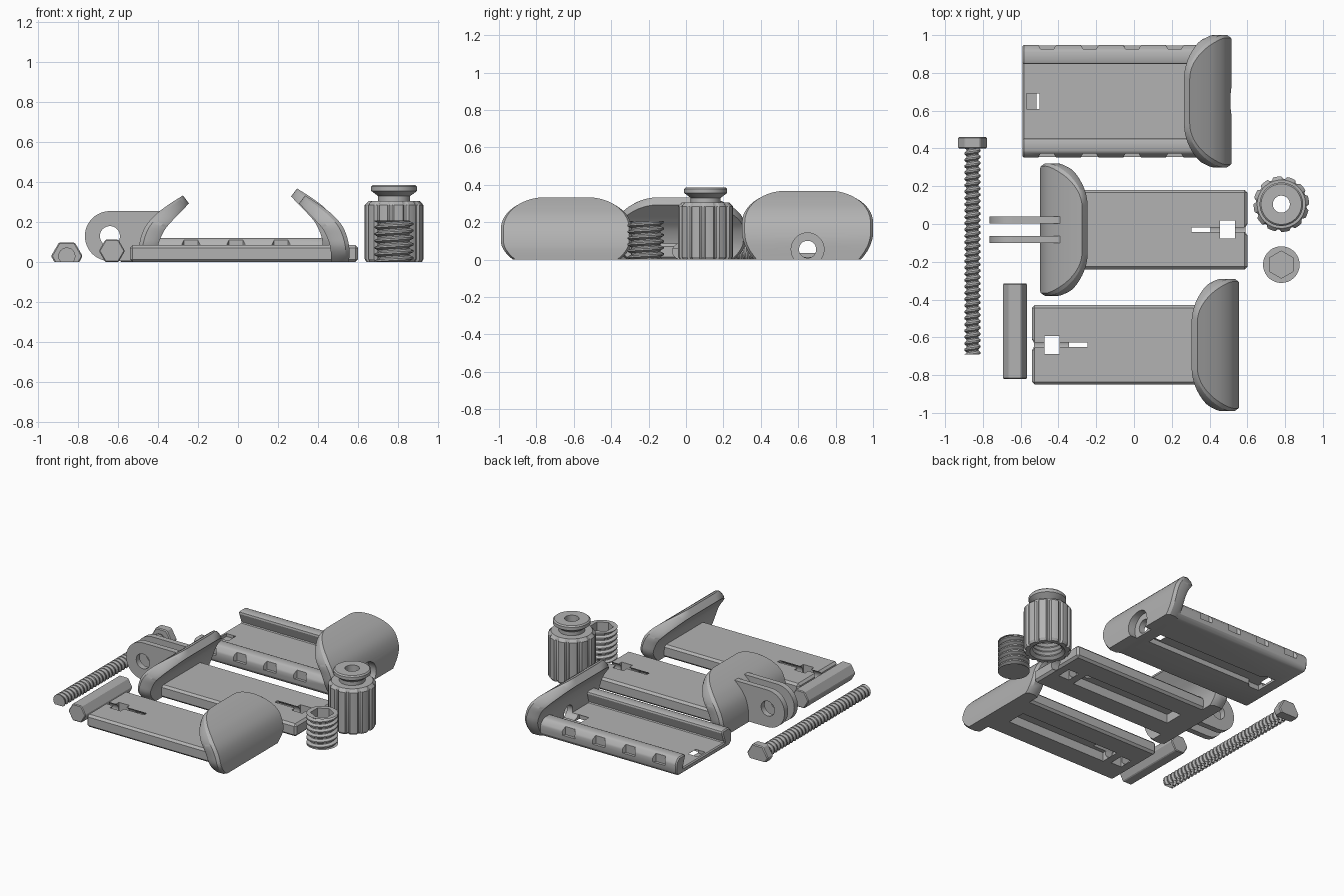
import bpy, bmesh, math
from mathutils import Vector, Matrix

cube = bpy.data.objects.get("Cube")
if cube:
    bpy.data.objects.remove(cube, do_unlink=True)

grey = bpy.data.materials.new("plain_grey")
grey.use_nodes = True
COLOUR = (0.45, 0.45, 0.45, 1)
grey.diffuse_color = COLOUR
grey.node_tree.nodes["Principled BSDF"].inputs["Base Color"].default_value = COLOUR


def finish(name, bm):
    bmesh.ops.remove_doubles(bm, verts=bm.verts, dist=1e-5)
    bmesh.ops.recalc_face_normals(bm, faces=bm.faces)
    me = bpy.data.meshes.new(name)
    bm.to_mesh(me)
    bm.free()
    me.materials.append(grey)
    ob = bpy.data.objects.new(name, me)
    bpy.context.collection.objects.link(ob)
    return ob


def loft(name, loops, closed=False):
    """Skin a row of equal loops, capped unless the row itself is closed."""
    bm = bmesh.new()
    rows = [[bm.verts.new(p) for p in loop] for loop in loops]
    n = len(rows[0])
    for a, b in zip(rows, rows[1:] + (rows[:1] if closed else [])):
        for j in range(n):
            k = (j + 1) % n
            bm.faces.new((a[j], a[k], b[k], b[j]))
    if not closed:
        bm.faces.new(rows[0])
        bm.faces.new(rows[-1])
    return finish(name, bm)


def prism(name, pts, axis, lo, hi):
    """Extrude a 2D outline along an axis."""
    place = {"x": lambda p, h: (h, p[0], p[1]),
             "y": lambda p, h: (p[0], h, p[1]),
             "z": lambda p, h: (p[0], p[1], h)}[axis]
    return loft(name, [[place(p, h) for p in pts] for h in (lo, hi)])


def box(name, x0, x1, y0, y1, z0, z1):
    return prism(name, [(x0, y0), (x1, y0), (x1, y1), (x0, y1)], "z", z0, z1)


def ring(cx, cy, r, n=32, turn=0.0):
    return [(cx + r * math.cos(turn + math.tau * i / n),
             cy + r * math.sin(turn + math.tau * i / n)) for i in range(n)]


def bake(ob):
    bpy.context.view_layer.update()
    dg = bpy.context.evaluated_depsgraph_get()
    me = bpy.data.meshes.new_from_object(ob.evaluated_get(dg))
    ob.modifiers.clear()
    ob.data = me


def combine(ob, other, how="DIFFERENCE"):
    m = ob.modifiers.new("bool", "BOOLEAN")
    m.operation, m.solver, m.object = how, "EXACT", other
    bake(ob)
    bpy.data.objects.remove(other, do_unlink=True)


def bevel(ob, width):
    m = ob.modifiers.new("bevel", "BEVEL")
    m.width, m.segments, m.limit_method = width, 1, "ANGLE"
    bake(ob)


# Curved jaw: (outer depth, outer z, inner depth, inner z) up the arch
ARCH = [Vector(p) for p in [(0, 0, .09, 0), (0, .08, .095, .08), (.025, .165, .125, .155),
                            (.075, .23, .165, .205), (.145, .285, .205, .247),
                            (.22, .333, .25, .293)]]


def arch_at(u):
    t = u * (len(ARCH) - 1)
    i = min(int(t), len(ARCH) - 2)
    f = t - i
    a, b, c, d = (ARCH[min(max(i + k, 0), len(ARCH) - 1)] for k in (-1, 0, 1, 2))
    return b + (c - a) * (f / 2) + (a * 2 - b * 5 + c * 4 - d) * (f * f / 2) + (b * 3 - a - c * 3 + d) * (f ** 3 / 2)


def jaw(name, x_out, cy, facing, lift=0.0):
    loops, steps, e = [], 36, .014
    for s in range(steps + 1):
        u = 1 - (1 - s / steps) ** 1.7
        od, oz, nd, nz = arch_at(u)
        w = .35
        if oz > .165:
            w = .13 + .22 * math.sqrt(max(0, 1 - ((oz - .165) / .168) ** 2))
        elif oz < .1:
            w = .35 - .065 * ((.1 - oz) / .1) ** 2
        side = [(od, oz, w - e), (od * .8 + nd * .2, oz * .8 + nz * .2, w),
                (od * .3 + nd * .7, oz * .3 + nz * .7, w), (nd, nz, w - e)]
        full = side + [(d, z, -y) for d, z, y in reversed(side)]
        loops.append([(x_out + facing * d, cy + y, z + (lift * min(1, z / .08))) for d, z, y in full])
    return loft(name, loops)


# Sliding jaws: flat tongue with bolt channel, square hole and curved jaw
def sliding_jaw(name, x_out, cy, facing):
    def span(a, b):
        return sorted((x_out + facing * a, x_out + facing * b))
    body = box(name, *span(.04, 1.095), cy - .21, cy + .21, 0, .085)
    bevel(body, .014)
    combine(body, jaw("jaw", x_out, cy, facing), "UNION")
    combine(body, box("channel", *span(.15, .9), cy - .065, cy + .065, -.1, .06))
    combine(body, box("square_hole", *span(.95, 1.03), cy - .048, cy + .048, -.1, .2))
    combine(body, prism("bolt_way", ring(cy, .045, .042, 24), "x", *span(.8, 1.2)))
    return body


front_jaw = sliding_jaw("front_sliding_jaw", .555, -.64, -1)
middle_jaw = sliding_jaw("middle_sliding_jaw", -.495, -.03, 1)

# Twin hinge lugs on the middle jaw
lug = [(-.64 + .125 * math.cos(a), .13 + .125 * math.sin(a))
       for a in (math.pi * (.5 + i / 24) for i in range(25))]
lug += [(-.43, .005), (-.43, .1), (-.385, .255)]
for y in (.022, -.082):
    plate = prism("hinge_lug", lug, "y", y - .019, y + .019)
    combine(plate, prism("pin_hole", ring(-.64, .13, .05), "y", y - .1, y + .1))
    combine(middle_jaw, plate, "UNION")

# Slotted tray with overhanging side rails
CY = .65
half = [(.272, 0), (.293, .02), (.298, .085), (.268, .12), (.205, .12), (.195, .11), (.222, .035)]
section = [(CY + y, z) for y, z in half] + [(CY - y, z) for y, z in reversed(half)]
tray = prism("slotted_tray", section, "x", -.59, .46)
bevel(tray, .01)
for side in (-1, 1):
    for i in range(4):
        x = -.46 + i * .225
        grip = [(x - .06, CY + side * .32), (x - .035, CY + side * .277),
                (x + .035, CY + side * .277), (x + .06, CY + side * .32)]
        combine(tray, prism("grip_notch", grip, "z", .055, .2))
combine(tray, jaw("jaw", .515, CY, -1, .035), "UNION")
slot = [(-.515, .08), (-.44, .08), (-.42, .055), (.38, .055)]
slot = [(x, CY + y) for x, y in slot] + [(x, CY - y) for x, y in reversed(slot)]
combine(tray, prism("long_slot", slot, "z", -.1, .034))
combine(tray, box("end_groove", -.57, -.5, CY - .04, CY + .04, .015, .05))
combine(tray, prism("bolt_hole", ring(CY, .055, .046), "x", .3, .7))
combine(tray, prism("head_recess", ring(CY, .055, .088), "x", .465, .7))


# Helical thread standing on z = 0
def thread(name, core, crest, pitch, length, n=24):
    bm = bmesh.new()
    shape = [(0, core), (.2, core), (.5, crest), (.75, crest)]
    turns = int(length / pitch) + 3
    rows = []
    for k in range(-2, turns):
        for f, r in shape:
            row = []
            for j in range(n):
                a = math.tau * j / n
                z = min(max((k + f + j / n) * pitch, 0), length)
                row.append(bm.verts.new((r * math.cos(a), r * math.sin(a), z)))
            rows.append(row)
    for i in range(len(rows) - 5):
        for j in range(n):
            k, s = (j + 1) % n, 4 if j == n - 1 else 0
            bm.faces.new((rows[i][j], rows[i + s][k], rows[i + s + 1][k], rows[i + 1][j]))
    bm.faces.new(rows[0])
    bm.faces.new(rows[-5])
    return finish(name, bm)


# Long bolt lying down, flattened underneath
bolt = thread("bolt_shaft", .031, .043, .0335, 1.1, 18)
bolt.data.transform(Matrix.Translation((-.855, .41, .03)) @ Matrix.Rotation(math.pi / 2, 4, "X"))
head = prism("bolt_head", ring(-.855, .03, .079, 6), "y", .4, .46)
bevel(head, .006)
for ob in (bolt, head):
    bm = bmesh.new()
    bm.from_mesh(ob.data)
    cut = bmesh.ops.bisect_plane(bm, geom=bm.verts[:] + bm.edges[:] + bm.faces[:],
                                 plane_co=(0, 0, 0), plane_no=(0, 0, -1), clear_outer=True)
    edges = [g for g in cut["geom_cut"] if isinstance(g, bmesh.types.BMEdge)]
    bmesh.ops.holes_fill(bm, edges=edges)
    bm.to_mesh(ob.data)
    bm.free()

# Hexagonal bar
hex_bar = prism("hex_bar", ring(-.63, .056, .065, 6), "y", -.82, -.315)
bevel(hex_bar, .005)

# Threaded insert with hexagonal socket
insert = thread("threaded_insert", .078, .097, .034, .207, 36)
insert.data.transform(Matrix.Translation((.78, -.215, 0)))
combine(insert, prism("socket", ring(.78, -.215, .072, 6, math.pi / 2), "z", .05, .3))

# Fluted knob: (radius, z), fluted where wider than .13
outer = [(.045, .385), (.107, .385), (.115, .377), (.115, .356), (.08, .33), (.08, .305),
         (.128, .305), (.147, .285), (.147, .015), (.138, 0)]
bore = [(.108, 0)] + [(.1 if i % 2 else .088, .015 + i * .015) for i in range(15)] + [(.045, .24)]
knob = []
for r, z in outer + bore:
    knob.append([(.78 + q * math.cos(math.tau * j / 84), .105 + q * math.sin(math.tau * j / 84), z)
                 for j in range(84) for q in [r - .012 if r > .13 and j % 7 > 4 else r]])
loft("fluted_knob", knob, closed=True)

# Smooth curved areas, keep hard edges
bpy.ops.object.select_all(action="DESELECT")
for ob in bpy.context.scene.objects:
    if ob.type == "MESH":
        ob.select_set(True)
        bpy.context.view_layer.objects.active = ob
bpy.ops.object.shade_smooth_by_angle(angle=math.radians(28))
